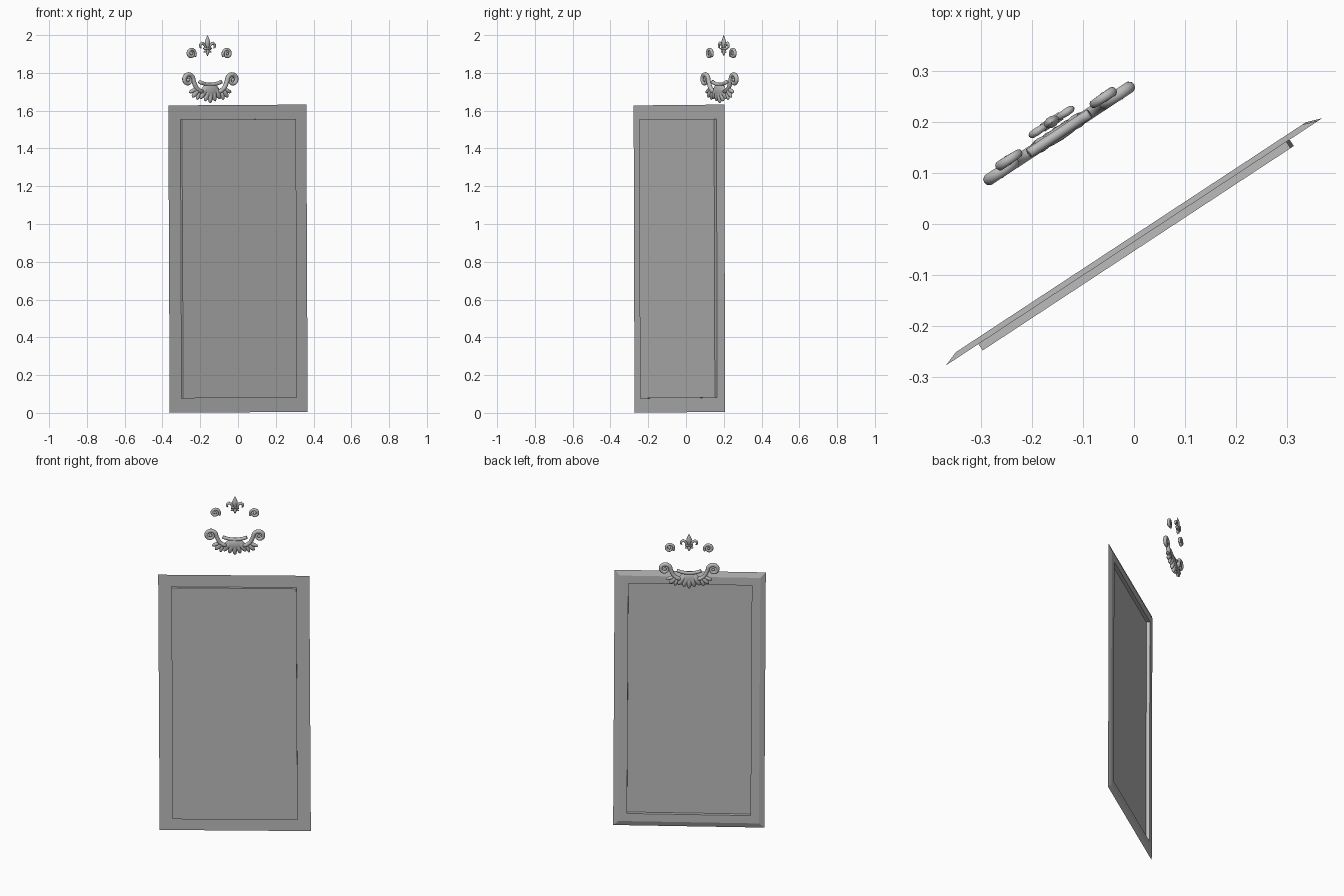
import bpy, bmesh, math
from mathutils import Matrix, Vector

cube = bpy.data.objects.get("Cube")
if cube:
    bpy.data.objects.remove(cube, do_unlink=True)

grey = bpy.data.materials.new("plain grey")
grey.use_nodes = True
COLOUR = (0.5, 0.5, 0.5, 1)
grey.diffuse_color = COLOUR
grey.node_tree.nodes["Principled BSDF"].inputs["Base Color"].default_value = COLOUR

# Local frames: x along the panel, y towards its back, z up
TURN = Matrix.Rotation(math.radians(33.3), 4, 'Z')
PANEL = Matrix.Translation((0, -0.035, 0)) @ TURN
CREST = Matrix.Translation((-0.145, 0.175, 0)) @ TURN
SIDES = (("left", 1), ("right", -1))


def finish(name, bm, frame, smooth=True):
    bmesh.ops.recalc_face_normals(bm, faces=bm.faces)
    mesh = bpy.data.meshes.new(name)
    bm.to_mesh(mesh)
    bm.free()
    mesh.materials.append(grey)
    ob = bpy.data.objects.new(name, mesh)
    bpy.context.collection.objects.link(ob)
    ob.matrix_world = frame
    if smooth:
        mesh.shade_smooth()
    return ob


def blob(bm, x, y, z, size, tilt=0):
    """Ellipsoid lobe, leaning in the plane of the ornament."""
    m = (Matrix.Translation((x, y, z)) @ Matrix.Rotation(tilt, 4, 'Y')
         @ Matrix.Diagonal((*size, 1)))
    bmesh.ops.create_uvsphere(bm, u_segments=16, v_segments=10, radius=1, matrix=m)


def sweep(bm, path, radii, y=0.0, depth=1.0, sides=10):
    """Tapered tube along a path of (x, z) points."""
    rings = []
    for i, (x, z) in enumerate(path):
        a, b = path[max(i - 1, 0)], path[min(i + 1, len(path) - 1)]
        t = Vector((b[0] - a[0], b[1] - a[1])).normalized()
        ring = []
        for k in range(sides):
            ang = math.tau * k / sides
            c, s = radii[i] * math.cos(ang), radii[i] * math.sin(ang) * depth
            ring.append(bm.verts.new((x - t.y * c, y + s, z + t.x * c)))
        rings.append(ring)
    for r0, r1 in zip(rings, rings[1:]):
        for k in range(sides):
            j = (k + 1) % sides
            bm.faces.new((r0[k], r0[j], r1[j], r1[k]))
    bm.faces.new(rings[0])
    bm.faces.new(rings[-1])


def spiral(cx, cz, r0, r1, a0, a1, side, steps=28):
    pts = []
    for i in range(steps + 1):
        t = i / steps
        a, r = math.radians(a0 + (a1 - a0) * t), r0 + (r1 - r0) * t
        pts.append((side * (cx + r * math.cos(a)), cz + r * math.sin(a)))
    return pts


# Door panel: raised front, bevelled back rim and recessed back
HALF, LOW, HIGH = 0.437, 0.003, 1.63
loops = [(0.076, -0.015), (0.076, 0), (0, 0), (0.031, 0.011),
         (0.08, 0.011), (0.08, -0.010)]
bm = bmesh.new()
rings = []
for inset, y in loops:
    w, lo, hi = HALF - inset, LOW + inset, HIGH - inset
    rings.append([bm.verts.new(p) for p in
                  ((-w, y, lo), (w, y, lo), (w, y, hi), (-w, y, hi))])
for r0, r1 in zip(rings, rings[1:]):
    for k in range(4):
        j = (k + 1) % 4
        bm.faces.new((r0[k], r0[j], r1[j], r1[k]))
bm.faces.new(rings[0])
bm.faces.new(rings[-1])
mid = (0, 0, (LOW + HIGH) / 2)
bmesh.ops.rotate(bm, verts=bm.verts, cent=mid,
                 matrix=Matrix.Rotation(math.radians(-0.3), 3, 'Y'))
finish("door_panel", bm, PANEL, smooth=False)

# Crest shell: rounded body with a fan of scalloped lobes
bm = bmesh.new()
blob(bm, 0, 0.003, 1.706, (0.058, 0.014, 0.036))
for i in range(-2, 3):
    blob(bm, i * 0.021, 0.004, 1.680 + abs(i) * 0.008,
         (0.015, 0.014, 0.040), -i * 0.28)
rim = [(x * 0.014, 1.738 + 0.0006 * x * x) for x in range(-5, 6)]
sweep(bm, rim, [0.010] * len(rim), y=0.003)
finish("crest_shell", bm, CREST)

for word, s in SIDES:
    # Crest volute with its arm running down into the shell
    bm = bmesh.new()
    path = spiral(0.140, 1.763, 0.010, 0.033, -300, 185, s, 40)
    path += [(s * 0.098, 1.737), (s * 0.088, 1.720), (s * 0.070, 1.706), (s * 0.045, 1.698)]
    n = len(path)
    radii = [0.005 + 0.007 * min(1, i / (n * 0.6)) for i in range(n)]
    sweep(bm, path, radii, y=0.003, depth=1.0)
    blob(bm, s * 0.140, 0.003, 1.763, (0.010, 0.012, 0.010))
    finish(word + "_crest_volute", bm, CREST)

    # Leaves hanging below the arm
    bm = bmesh.new()
    blob(bm, s * 0.092, 0.004, 1.694, (0.014, 0.011, 0.032), s * -0.75)
    blob(bm, s * 0.108, 0.004, 1.706, (0.011, 0.010, 0.027), s * -1.2)
    blob(bm, s * 0.076, 0.004, 1.682, (0.011, 0.010, 0.026), s * -0.3)
    finish(word + "_crest_leaf", bm, CREST)

    # Small separate scroll
    bm = bmesh.new()
    path = spiral(0.113, 1.902, 0.009, 0.027, -260, 215, s)
    n = len(path)
    radii = [0.004 + 0.005 * math.sin(math.pi * (0.15 + 0.7 * i / n)) for i in range(n)]
    sweep(bm, path, radii, y=0.014, depth=1.1)
    blob(bm, s * 0.113, 0.014, 1.902, (0.009, 0.010, 0.009))
    finish(word + "_small_scroll", bm, CREST)

# Three-petal finial: pointed centre, curled sides, band and foot
bm = bmesh.new()
DEPTH_Y = 0.030
petal = [(0, 1.925), (0, 1.938), (0, 1.952), (0, 1.966), (0, 1.982), (0, 2.0)]
sweep(bm, petal, [0.006, 0.010, 0.015, 0.016, 0.009, 0.001], DEPTH_Y, 0.7)
foot = [(0, 1.928), (0, 1.912), (0, 1.902), (0, 1.890)]
sweep(bm, foot, [0.006, 0.010, 0.009, 0.001], DEPTH_Y, 0.8)
sweep(bm, [(-0.022, 1.928), (0.022, 1.928)], [0.006] * 2, DEPTH_Y, 1.5)
for word, s in SIDES:
    side_petal = [(s * x, z) for x, z in
                  ((0.010, 1.925), (0.014, 1.940), (0.023, 1.953), (0.035, 1.957),
                   (0.045, 1.950), (0.047, 1.938), (0.040, 1.931))]
    sweep(bm, side_petal, [0.005, 0.006, 0.008, 0.009, 0.008, 0.006, 0.003], DEPTH_Y, 0.9)
    sweep(bm, [(s * 0.008, 1.926), (s * 0.014, 1.912), (s * 0.024, 1.910)],
          [0.005, 0.006, 0.003], DEPTH_Y, 0.9)
finish("petal_finial", bm, CREST)
